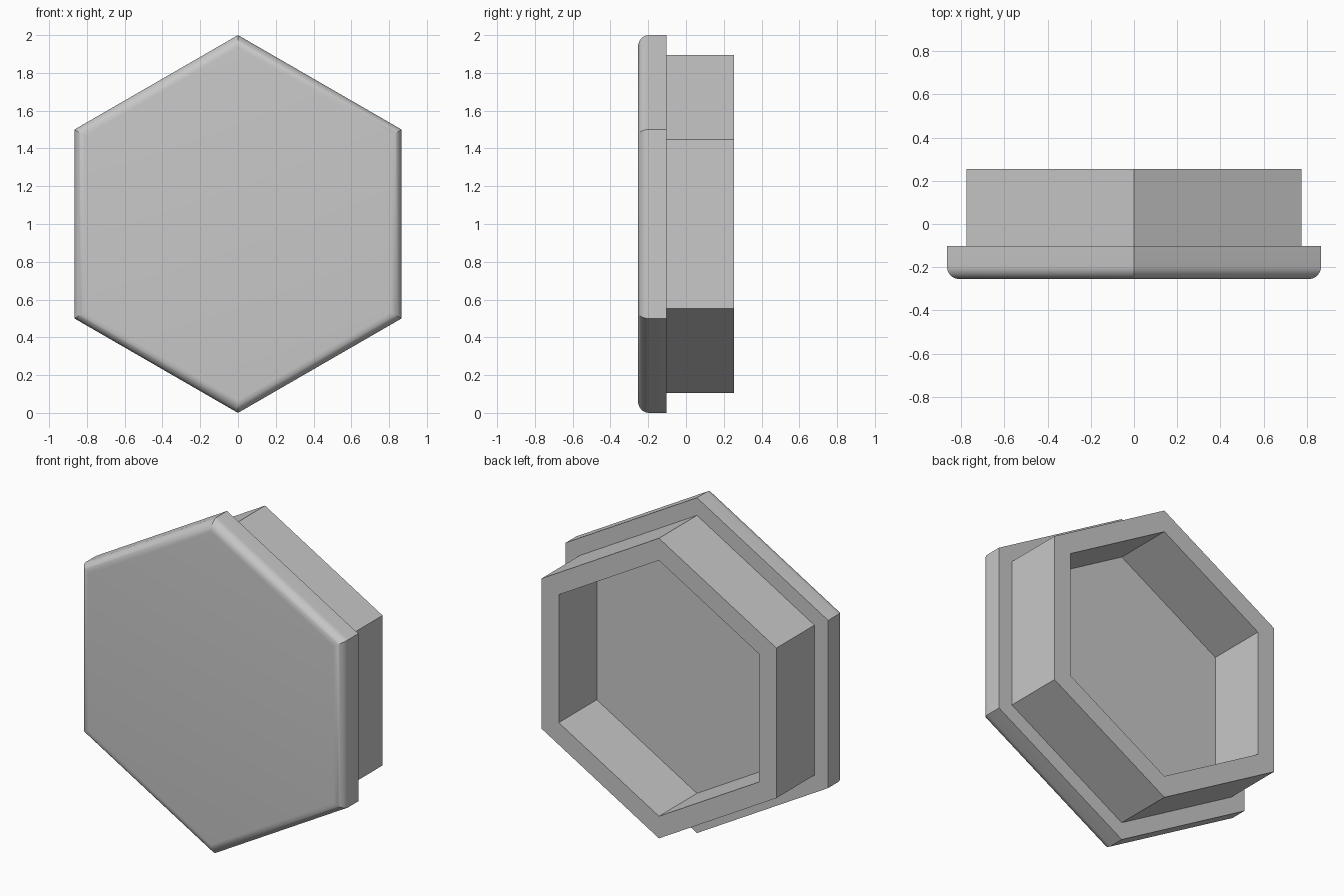
import bpy
import bmesh
from math import sin, cos, pi, radians

cube = bpy.data.objects.get("Cube")
if cube:
    bpy.data.objects.remove(cube)

grey = bpy.data.materials.new("light grey")
grey.use_nodes = True
colour = (0.58, 0.58, 0.58, 1)
grey.diffuse_color = colour
grey.node_tree.nodes["Principled BSDF"].inputs["Base Color"].default_value = colour

SIDES = 6
FRONT, STEP, BACK = -0.255, -0.103, 0.255


def hex_loft(name, profile, caps):
    """Loft hexagons, point up, through (corner radius, y) pairs."""
    bm = bmesh.new()
    rings = []
    for radius, y in profile:
        angles = [2 * pi * i / SIDES for i in range(SIDES)]
        rings.append([bm.verts.new((radius * sin(a), y, 1 + radius * cos(a)))
                      for a in angles])
    for a, b in zip(rings, rings[1:]):
        for i in range(SIDES):
            j = (i + 1) % SIDES
            bm.faces.new((a[i], a[j], b[j], b[i]))
    if caps:
        bm.faces.new(rings[0])
        bm.faces.new(rings[-1])
    bmesh.ops.recalc_face_normals(bm, faces=bm.faces)
    mesh = bpy.data.meshes.new(name)
    bm.to_mesh(mesh)
    bm.free()
    mesh.materials.append(grey)
    obj = bpy.data.objects.new(name, mesh)
    bpy.context.collection.objects.link(obj)
    bpy.ops.object.select_all(action="DESELECT")
    obj.select_set(True)
    bpy.context.view_layer.objects.active = obj
    bpy.ops.object.shade_smooth_by_angle(angle=radians(30))
    return obj


# Front plate with a rounded front rim
ROUND, STEPS = 0.058, 10
rim = []
for k in range(STEPS + 1):
    t = pi / 2 * k / STEPS
    inset = ROUND * (1 - sin(t)) / cos(pi / SIDES)
    rim.append((1 - inset, FRONT + ROUND * (1 - cos(t))))
hex_loft("front_plate", rim + [(1, STEP)], caps=True)

# Hollow plug wall behind the plate, closed where it meets the plate
OUTER, INNER = 0.895, 0.763
hex_loft("plug_wall", [(OUTER, STEP), (OUTER, BACK), (INNER, BACK),
                       (INNER, STEP), (OUTER, STEP)], caps=False)
